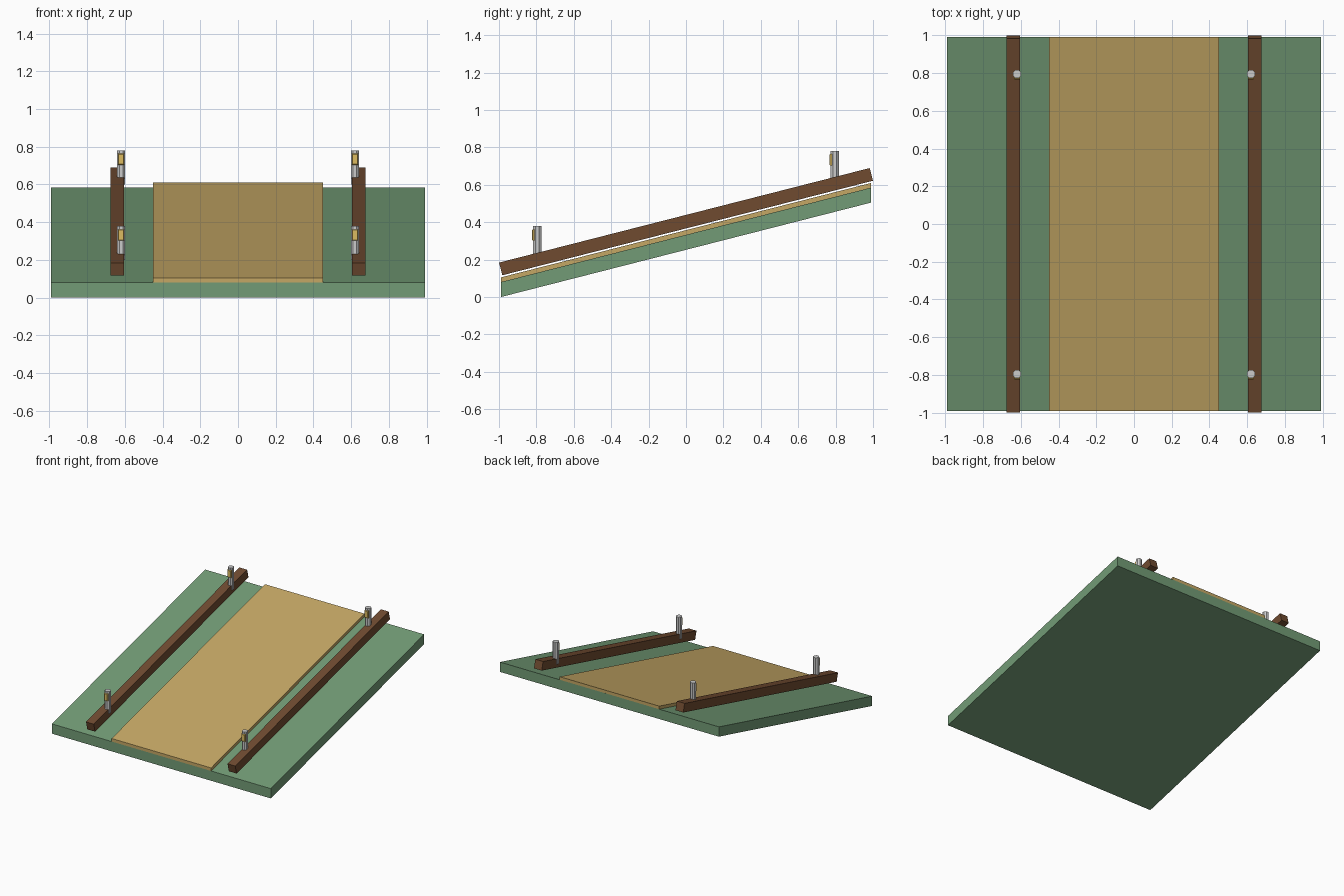
import bpy, bmesh, math
from mathutils import Matrix

if "Cube" in bpy.data.objects:
    bpy.data.objects.remove(bpy.data.objects["Cube"])

SLOPE = 0.505 / 1.98
ANGLE = math.atan(SLOPE)


def material(name, color):
    m = bpy.data.materials.new(name)
    m.diffuse_color = (*color, 1)
    m.use_nodes = True
    m.node_tree.nodes["Principled BSDF"].inputs["Base Color"].default_value = m.diffuse_color
    return m


grass = material("grass", (0.17, 0.33, 0.18))
dirt = material("dirt", (0.56, 0.39, 0.13))
wood = material("wood", (0.16, 0.07, 0.03))
metal = material("metal", (0.6, 0.6, 0.58))
amber = material("amber", (0.72, 0.5, 0.12))


def add(name, bm, mat):
    mesh = bpy.data.meshes.new(name)
    bm.to_mesh(mesh)
    bm.free()
    mesh.materials.append(mat)
    obj = bpy.data.objects.new(name, mesh)
    bpy.context.collection.objects.link(obj)
    return obj


def box(name, size, loc, mat, tilt=0.0, shear=False, bevel=0.0):
    bm = bmesh.new()
    bmesh.ops.create_cube(bm, size=1)
    bmesh.ops.scale(bm, vec=size, verts=bm.verts)
    if shear:
        for v in bm.verts:
            v.co.z += SLOPE * v.co.y
    if bevel:
        edges = [e for e in bm.edges if abs(e.verts[0].co.y - e.verts[1].co.y) < 1e-6
                 and e.verts[0].co.y < 0]
        bmesh.ops.bevel(bm, geom=edges, offset=bevel, segments=1, affect='EDGES')
    bmesh.ops.transform(bm, matrix=Matrix.Translation(loc) @ Matrix.Rotation(tilt, 4, 'X'),
                        verts=bm.verts)
    return add(name, bm, mat)


def post(name, x, y, top):
    bm = bmesh.new()
    height = 0.18
    bmesh.ops.create_cone(bm, cap_ends=True, segments=8, radius1=0.024, radius2=0.024,
                          depth=height, matrix=Matrix.Translation((x, y, top - height / 2))
                          @ Matrix.Rotation(math.pi / 8, 4, 'Z'))
    return add(name, bm, metal)


# Sloped ground and the path on top of it, both with vertical ends
box("sloped_ground", (1.98, 1.98, 0.08), (0, 0, 0.2925), grass, shear=True)
box("path", (0.9, 1.98, 0.025), (0, 0, 0.345), dirt, shear=True)

for side, sx in (("left", -1), ("right", 1)):
    # Side rail running up the slope
    box(f"{side}_rail", (0.07, 2.045, 0.07), (sx * 0.64, 0, 0.403), wood, tilt=ANGLE)
    # Marker posts with front reflectors
    for end, sy in (("front", -1), ("back", 1)):
        x, y, top = sx * 0.62, sy * 0.795, 0.58 + sy * 0.201
        post(f"{end}_{side}_post", x, y, top)
        box(f"{end}_{side}_reflector", (0.034, 0.016, 0.06), (x, y - 0.02, top - 0.047),
            amber, bevel=0.004)
